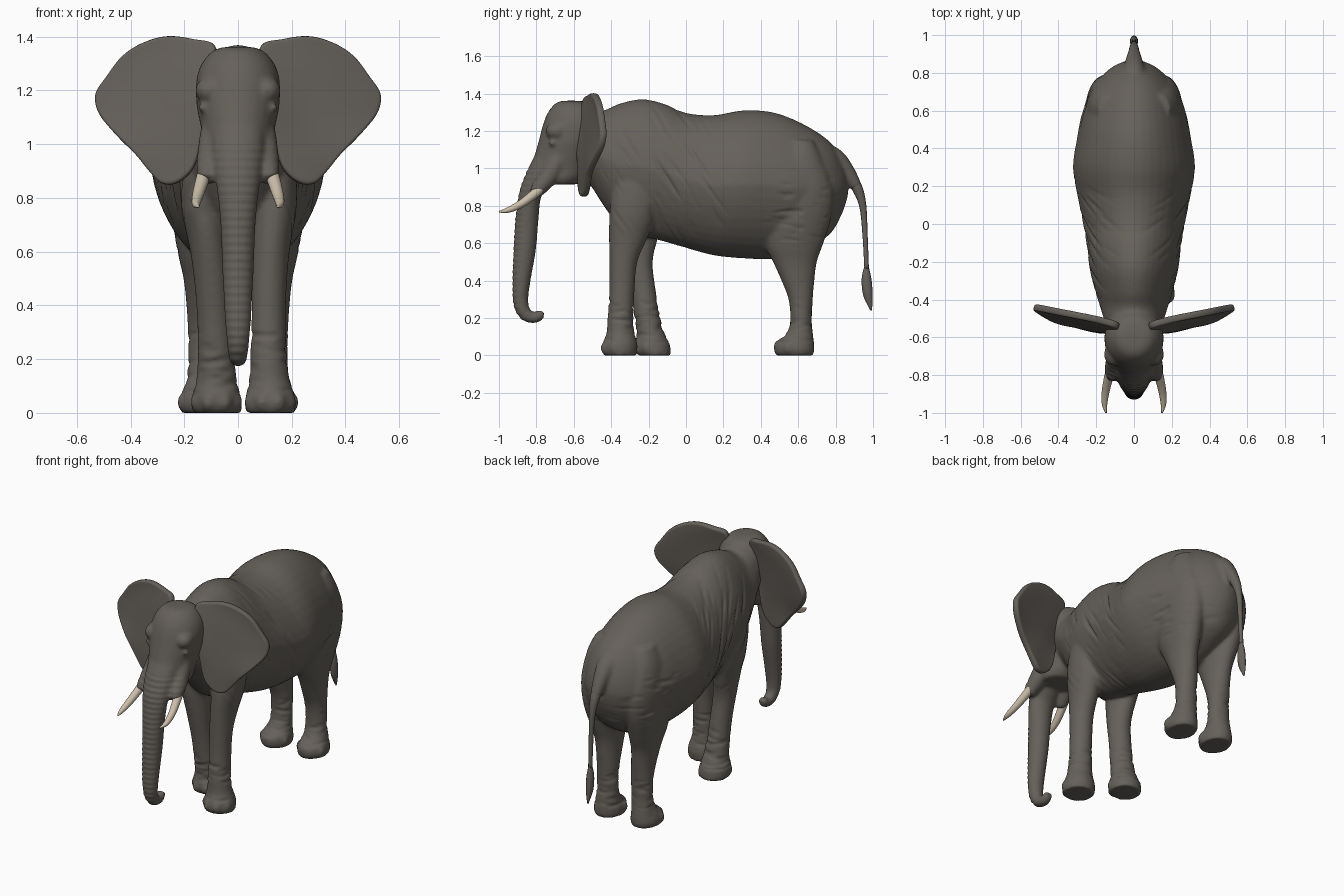
import bpy, bmesh, math
from mathutils import Vector, Matrix, noise

if "Cube" in bpy.data.objects:
    bpy.data.objects.remove(bpy.data.objects["Cube"])

X = Vector((1, 0, 0))


def material(name, rgb):
    m = bpy.data.materials.new(name)
    m.diffuse_color = (*rgb, 1)
    m.use_nodes = True
    m.node_tree.nodes["Principled BSDF"].inputs["Base Color"].default_value = m.diffuse_color
    return m


SKIN = material("grey skin", (0.130, 0.117, 0.102))
IVORY = material("ivory", (0.60, 0.52, 0.40))


def spline(rows, k=4, closed=False):
    """Catmull-Rom interpolation of tuples of any length."""
    n, out = len(rows), []
    get = (lambda i: rows[i % n]) if closed else (lambda i: rows[min(max(i, 0), n - 1)])
    for i in range(n if closed else n - 1):
        a, b, c, d = get(i - 1), get(i), get(i + 1), get(i + 2)
        for j in range(k):
            t = j / k
            out.append(tuple(0.5 * (2 * q + (r - p) * t + (2 * p - 5 * q + 4 * r - s) * t * t
                                    + (3 * q - p - 3 * r + s) * t ** 3)
                             for p, q, r, s in zip(a, b, c, d)))
    if not closed:
        out.append(tuple(rows[-1]))
    return out


def loft(bm, rings, n=28, pinch=0):
    """Skin a list of ellipses (centre, half axis u, half axis v); pinch narrows u towards the ends of v."""
    loops = []
    for c, u, v in rings:
        ring = []
        for i in range(n):
            co, si = math.cos(2 * math.pi * i / n), math.sin(2 * math.pi * i / n)
            ring.append(bm.verts.new(c + u * co * (1 - pinch * abs(si)) + v * si))
        loops.append(ring)
    for a, b in zip(loops, loops[1:]):
        for i in range(n):
            bm.faces.new((a[i], a[(i + 1) % n], b[(i + 1) % n], b[i]))
    bm.faces.new(loops[0][::-1])
    bm.faces.new(loops[-1])


def tube(bm, path, n=20):
    """Path rows: x, y, z, radius across, radius along the bend."""
    pts = spline(path, 5)
    rings = []
    for i, p in enumerate(pts):
        t = Vector(pts[min(i + 1, len(pts) - 1)][:3]) - Vector(pts[max(i - 1, 0)][:3])
        v = t.cross(X).normalized()
        u = v.cross(t).normalized()
        rings.append((Vector(p[:3]), u * p[3], v * p[4]))
    loft(bm, rings, n)


def stack(bm, rows, fn):
    """Horizontal sections: z, y0, y1, x0, x1, with centres passed through fn."""
    rings = []
    for z, y0, y1, x0, x1 in spline(rows):
        c = fn(Vector(((x0 + x1) / 2, (y0 + y1) / 2, z)))
        rings.append((c, Vector(((x1 - x0) / 2, 0, 0)), Vector((0, (y1 - y0) / 2, 0))))
    loft(bm, rings)


def ball(bm, c, r):
    bmesh.ops.create_uvsphere(bm, u_segments=16, v_segments=10, radius=1,
                              matrix=Matrix.Translation(c) @ Matrix.Diagonal((*r, 1)))


def finish(name, bm, mat, mirror=False):
    bmesh.ops.recalc_face_normals(bm, faces=bm.faces)
    me = bpy.data.meshes.new(name)
    bm.to_mesh(me)
    bm.free()
    me.shade_smooth()
    me.materials.append(mat)
    ob = bpy.data.objects.new(name, me)
    bpy.context.collection.objects.link(ob)
    if mirror:
        ob.modifiers.new("mirror", 'MIRROR')
    return ob


bm = bmesh.new()

# torso and neck: y, bottom z, top z, half width
TORSO = [(-0.62, 1.0, 1.30, .12), (-0.52, .92, 1.315, .155), (-0.44, .80, 1.31, .18), (-0.36, .70, 1.345, .205),
         (-0.24, .64, 1.37, .235), (-0.12, .61, 1.347, .25), (0.0, .575, 1.297, .27), (0.15, .535, 1.285, .30),
         (0.30, .52, 1.31, .324), (0.45, .515, 1.303, .303), (0.58, .54, 1.26, .278), (0.70, .60, 1.195, .235),
         (0.78, .66, 1.13, .175), (0.835, .76, 1.035, .11), (0.865, .85, .96, .04)]
loft(bm, [(Vector((0, y, (a + b) / 2)), X * w, Vector((0, 0, (b - a) / 2))) for y, a, b, w in spline(TORSO)], 40, .13)

# head: z, front y, back y, half width
HEAD = [(1.362, -.66, -.57, .05), (1.347, -.70, -.50, .095), (1.30, -.738, -.46, .135), (1.24, -.763, -.44, .155),
        (1.15, -.787, -.44, .155), (1.08, -.807, -.46, .142), (1.0, -.83, -.50, .128), (.95, -.82, -.54, .128),
        (.915, -.77, -.58, .11)]
stack(bm, [(z, a, b, -w, w) for z, a, b, w in HEAD], lambda p: p)
for s in (-1, 1):
    ball(bm, (s * .108, -.69, 1.20), (.052, .062, .05))                                    # brow and cheekbone
    ball(bm, (s * .134, -.715, 1.135), (.017, .019, .016))                                 # eye bulge
    tube(bm, [(s * .09, -.68, 1.05, .05, .055), (s * .103, -.74, .95, .05, .05),
              (s * .115, -.79, .89, .04, .042), (s * .125, -.805, .868, .033, .034)])      # tusk socket

# trunk: y, z, half width, half depth
TRUNK = [(-.74, 1.05, .10, .07), (-.79, .95, .095, .07), (-.833, .86, .082, .06), (-.851, .72, .067, .062),
         (-.862, .57, .060, .060), (-.878, .42, .053, .050), (-.885, .32, .047, .043), (-.878, .255, .041, .039),
         (-.85, .214, .036, .035), (-.81, .203, .032, .031), (-.782, .215, .029, .027), (-.772, .237, .024, .022)]
tube(bm, [(0, *p) for p in TRUNK], 28)

# tail root
tube(bm, [(0, y, z, r, r) for y, z, r in ((.70, 1.07, .08), (.79, 1.05, .062), (.86, .98, .046), (.912, .90, .032))])

# legs: z, y range, x range
FRONT = [(0, -.44, -.265, .03, .21), (.03, -.45, -.26, .025, .215), (.07, -.445, -.26, .03, .21),
         (.12, -.425, -.275, .04, .193), (.2, -.42, -.28, .045, .183), (.35, -.41, -.275, .05, .178),
         (.5, -.41, -.26, .05, .183), (.62, -.412, -.21, .05, .195), (.75, -.41, -.16, .05, .217),
         (.9, -.39, -.14, .06, .218), (1.05, -.34, -.18, .08, .2)]
BACK = [(0, .48, .68, .045, .21), (.03, .47, .687, .04, .22), (.07, .475, .685, .045, .212), (.11, .53, .68, .055, .197),
        (.18, .557, .673, .055, .187), (.3, .548, .678, .055, .187), (.4, .51, .687, .055, .192),
        (.5, .465, .70, .055, .203), (.6, .42, .735, .05, .225), (.75, .40, .78, .05, .25), (.9, .41, .785, .05, .258),
        (1.05, .47, .73, .06, .238), (1.15, .54, .68, .08, .19)]


def far_front(p):
    """The far front leg is mirrored and steps backwards and inwards."""
    k = max(0, 1 - p.z / .9)
    return Vector((-p.x + .042 * k, p.y + .185 * k, p.z))


def mirrored(p):
    return Vector((-p.x, p.y, p.z))


def same(p):
    return p.copy()


for rows, fn in ((FRONT, same), (FRONT, far_front), (BACK, same), (BACK, mirrored)):
    stack(bm, rows, fn)
    _, y0, y1, x0, x1 = rows[1]
    for a in (-68, -23, 23, 68):                                                           # toes
        a = math.radians(a)
        c = fn(Vector(((x0 + x1) / 2, (y0 + y1) / 2, .04)))
        ball(bm, c + Vector((math.sin(a) * .074, -math.cos(a) * .08, 0)), (.029, .029, .036))

# blend all these into one skin
body = finish("body_head_trunk_and_legs", bm, SKIN)
rm = body.modifiers.new("blend", 'REMESH')
rm.mode = 'VOXEL'
rm.voxel_size = 0.0095
sm = body.modifiers.new("soften", 'SMOOTH')
sm.factor = 0.5
sm.iterations = 10
me = bpy.data.meshes.new_from_object(body.evaluated_get(bpy.context.evaluated_depsgraph_get()))
body.modifiers.clear()
body.data = me
me.shade_smooth()
if not me.materials:
    me.materials.append(SKIN)


# skin folds
def spot(y, z, cy, cz, r):
    return max(0, 1 - ((y - cy) ** 2 + (z - cz) ** 2) / r ** 2)


normals = [v.normal.copy() for v in me.vertices]
for v, nrm in zip(me.vertices, normals):
    x, y, z = v.co
    slant = noise.noise(Vector((x * 4, (.85 * y + .53 * z) * 42, (.53 * y - .85 * z) * 5)))
    rough = noise.noise(Vector((x * 10, y * 12, z * 40)))
    d = -.018 * max(0, slant - .1) * spot(y, z, -.1, .95, .42)
    d -= .014 * max(0, rough - .1) * spot(y, z, .62, .8, .25)
    if y < -.76 and z < 1.0:
        d += .0022 * math.sin(z * 200) * max(0, -nrm.y)
    elif .07 < z < .3:
        d -= .011 * max(0, rough)
    v.co += nrm * d

# ears: fan sheet from an outline in x, z
EAR = [(.08, 1.36), (.16, 1.39), (.26, 1.403), (.35, 1.38), (.43, 1.33), (.49, 1.25), (.53, 1.185), (.515, 1.11),
       (.45, 1.03), (.38, .96), (.33, .90), (.28, .852), (.22, .858), (.16, .92), (.13, 1.05), (.10, 1.2)]
bm = bmesh.new()
outline = spline(EAR, 4, True)


def ear_point(x, z, s):
    y = -.575 + .26 * (x - .08) + .11 * (z - 1.1) + .010 * math.sin(14 * z + 8 * x) * s * s
    return bm.verts.new((x, y, z))


loops = []
for s in (1, .96, .85, .7, .5, .3, .12):
    loops.append([ear_point(.26 + (x - .26) * s, 1.15 + (z - 1.15) * s, s) for x, z in outline])
n = len(outline)
for a, b in zip(loops, loops[1:]):
    for i in range(n):
        bm.faces.new((a[i], a[(i + 1) % n], b[(i + 1) % n], b[i]))
bm.faces.new(loops[-1])
ears = finish("ears", bm, SKIN)
so = ears.modifiers.new("thickness", 'SOLIDIFY')
so.thickness = .036
so.offset = 0
rim = ears.modifiers.new("round_rim", 'SUBSURF')
rim.levels = rim.render_levels = 1
ears.modifiers.new("mirror", 'MIRROR')

# tusks
bm = bmesh.new()
tube(bm, [(x, y, z, r, r) for x, y, z, r in (
    (.118, -.75, .92, .026), (.131, -.80, .873, .025), (.149, -.88, .812, .021),
    (.156, -.95, .778, .015), (.148, -1.0, .768, .004))])
finish("tusks", bm, IVORY, True)

# tail
bm = bmesh.new()
tube(bm, [(0, y, z, r, r) for y, z, r in (
    (.86, .98, .03), (.913, .90, .029), (.945, .80, .019), (.957, .65, .014), (.966, .46, .012))])
finish("tail", bm, SKIN)

# tail tuft
bm = bmesh.new()
tube(bm, [(0, y, z, r * .8, r) for y, z, r in (
    (.965, .48, .011), (.965, .41, .026), (.972, .33, .026), (.984, .27, .013), (.990, .24, .003))], 12)
finish("tail_tuft", bm, SKIN)
